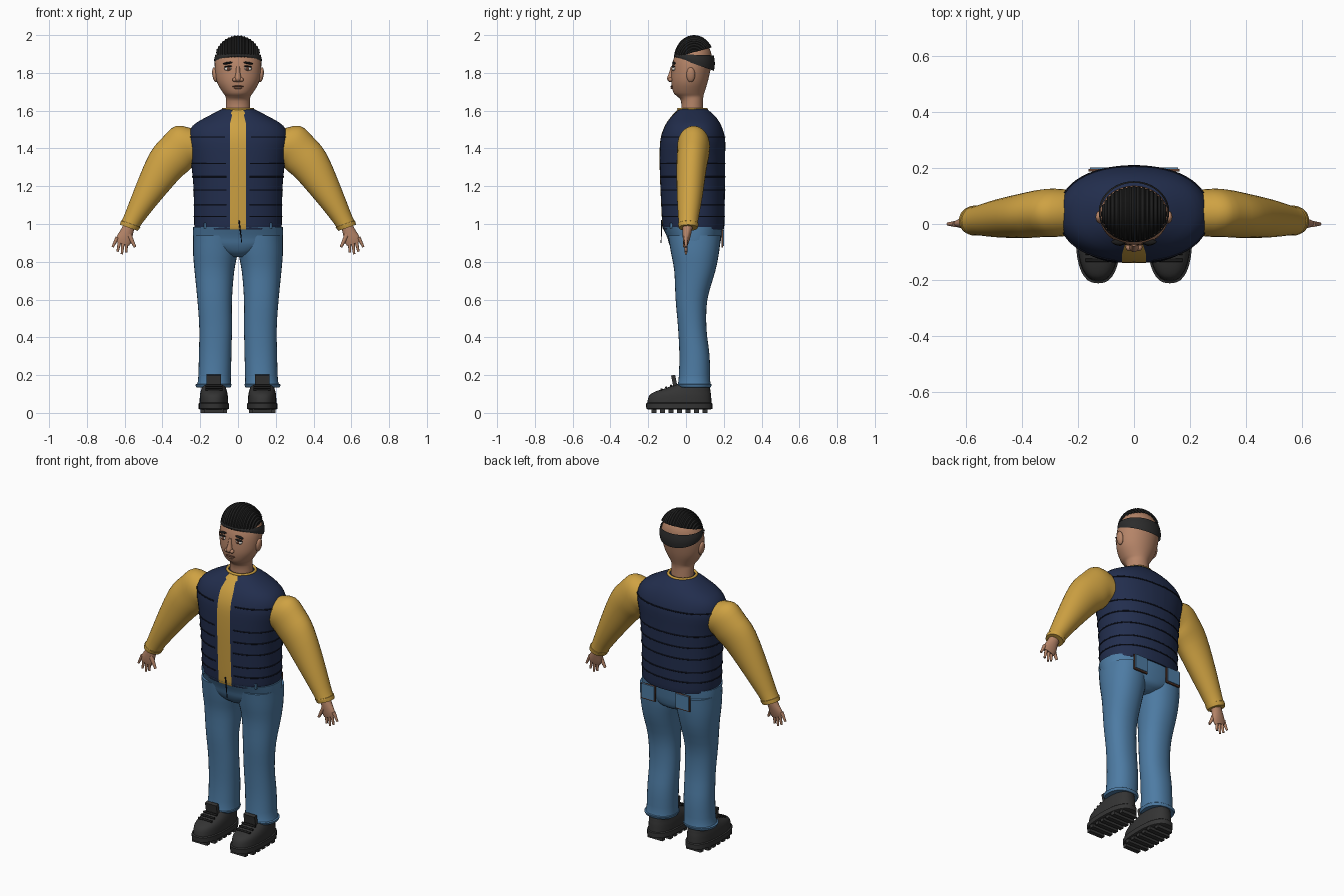
import bpy, bmesh, math
from mathutils import Matrix, Vector

cube = bpy.data.objects.get("Cube")
if cube:
    bpy.data.objects.remove(cube)


def material(name, *rgb):
    m = bpy.data.materials.new(name)
    m.use_nodes = True
    m.diffuse_color = (*rgb, 1)
    m.node_tree.nodes["Principled BSDF"].inputs["Base Color"].default_value = (*rgb, 1)
    return m


NAVY = material("navy quilt", .016, .027, .075)
YELLOW = material("mustard cloth", .62, .36, .055)
DENIM = material("blue denim", .075, .20, .37)
SKIN = material("warm skin", .47, .235, .14)
BLACK = material("cap black", .012, .012, .012)
BAND = material("band charcoal", .025, .025, .025)
SHOE = material("shoe grey", .034, .034, .034)
WHITE = material("eye white", .7, .66, .6)
BROWN = material("dark brown", .12, .05, .03)
SEAM = material("seam ink", .006, .008, .018)
parts = []


def finish(name, bm, *mats):
    bmesh.ops.recalc_face_normals(bm, faces=bm.faces)
    me = bpy.data.meshes.new(name)
    bm.to_mesh(me)
    bm.free()
    for m in mats:
        me.materials.append(m)
    ob = bpy.data.objects.new(name, me)
    bpy.context.collection.objects.link(ob)
    parts.append(ob)
    return ob


def smooth_rings(rings, steps):
    """Catmull-Rom blend between cross-sections."""
    out = []
    for i in range(len(rings) - 1):
        p = [Vector(rings[max(0, min(len(rings) - 1, i + k))]) for k in (-1, 0, 1, 2)]
        for s in range(steps):
            t = s / steps
            out.append(p[1] + .5 * t * ((p[2] - p[0]) + t * (2 * p[0] - 5 * p[1] + 4 * p[2] - p[3]
                       + t * (3 * p[1] - p[0] - 3 * p[2] + p[3]))))
    return out + [Vector(rings[-1])]


def loft_mesh(rings, n=32, e=1.0, steps=3, caps=True):
    """Rings are x, y, z, half width, half depth, tilt about x, tilt about y."""
    bm = bmesh.new()
    loops = []
    for x, y, z, rx, ry, tx, ty in smooth_rings(rings, steps):
        rot = Matrix.Rotation(ty, 3, 'Y') @ Matrix.Rotation(tx, 3, 'X')
        loop = []
        for k in range(n):
            a = math.tau * k / n
            c, s = math.cos(a), math.sin(a)
            p = Vector((rx * math.copysign(abs(c) ** e, c), ry * math.copysign(abs(s) ** e, s), 0))
            loop.append(bm.verts.new(rot @ p + Vector((x, y, z))))
        loops.append(loop)
    for a, b in zip(loops, loops[1:]):
        for k in range(n):
            bm.faces.new((a[k], a[(k + 1) % n], b[(k + 1) % n], b[k]))
    if caps:
        bm.faces.new(loops[0])
        bm.faces.new(loops[-1])
    return bm


def upright(rows, x=0):
    """Rows of z, half width, back and front depth become level rings."""
    return [(x, (a + b) / 2, z, w, (b - a) / 2, 0, 0) for z, w, a, b in rows]


def ball(name, mat, loc, size, tilt=0):
    bm = bmesh.new()
    m = Matrix.Translation(loc) @ Matrix.Rotation(tilt, 4, 'Y') @ Matrix.Diagonal((*size, 1))
    bmesh.ops.create_uvsphere(bm, u_segments=20, v_segments=12, radius=1, matrix=m)
    return finish(name, bm, mat)


def box(name, mat, loc, size, tilt=0):
    bm = bmesh.new()
    m = Matrix.Translation(loc) @ Matrix.Rotation(tilt, 4, 'X') @ Matrix.Diagonal((*size, 1))
    bmesh.ops.create_cube(bm, size=1, matrix=m)
    return finish(name, bm, mat)


def rod(name, mat, p, q, r1, r2):
    p, q = Vector(p), Vector(q)
    bm = bmesh.new()
    m = Matrix.Translation((p + q) / 2) @ (q - p).to_track_quat('Z', 'Y').to_matrix().to_4x4()
    bmesh.ops.create_cone(bm, cap_ends=True, segments=12, radius1=r1, radius2=r2,
                          depth=(q - p).length, matrix=m)
    return finish(name, bm, mat)


def tube(name, mat, pts, r, cyclic=False):
    cu = bpy.data.curves.new(name, 'CURVE')
    cu.dimensions = '3D'
    cu.bevel_depth, cu.bevel_resolution = r, 1
    sp = cu.splines.new('POLY')
    sp.points.add(len(pts) - 1)
    for v, p in zip(sp.points, pts):
        v.co = (*p, 1)
    sp.use_cyclic_u = cyclic
    cu.materials.append(mat)
    bpy.context.collection.objects.link(bpy.data.objects.new(name, cu))


# Vest with a shirt strip down the front
VEST = upright([(.97, .226, -.12, .2), (1.0, .232, -.126, .203), (1.2, .236, -.136, .206),
                (1.35, .252, -.14, .207), (1.45, .268, -.135, .207), (1.52, .24, -.112, .187),
                (1.57, .16, -.078, .155), (1.608, .085, -.042, .112)])
bm = loft_mesh(VEST, 48, .9)
for x in (-.043, .043):
    bmesh.ops.bisect_plane(bm, geom=bm.verts[:] + bm.edges[:] + bm.faces[:],
                           plane_co=(x, 0, 0), plane_no=(1, 0, 0))
for f in bm.faces:
    c = f.calc_center_median()
    f.material_index = int(abs(c.x) < .043 and c.y < 0 and abs(f.normal.z) < .95)
for v in bm.verts:
    if abs(abs(v.co.x) - .043) < .001 and v.co.y < 0 and v.co.z > 1.53:
        v.co.x *= 1 - 6 * (v.co.z - 1.53)
finish("vest", bm, NAVY, YELLOW)

# Quilt seams follow the vest outline and stop at the strip
for z in (1.04, 1.1, 1.18, 1.25, 1.32, 1.46):
    ring = min(smooth_rings(VEST, 12), key=lambda r: abs(r[2] - z))
    pts = []
    for k in range(57):
        a = -math.pi / 2 + .22 + (math.tau - .44) * k / 56
        c, s = math.cos(a), math.sin(a)
        pts.append((ring[3] * math.copysign(abs(c) ** .9, c),
                    ring[1] + ring[4] * math.copysign(abs(s) ** .9, s), z))
    tube("quilt_seam", SEAM, pts, .0035)
tube("shirt_collar", YELLOW, [(.079 * math.cos(k * math.tau / 32), .034 + .074 * math.sin(k * math.tau / 32),
                              1.608) for k in range(32)], .008, True)
rod("zip_pull", SEAM, (.005, -.128, 1.02), (.02, -.132, .9), .004, .002)

# Jeans: hips, legs with cuffs, back pockets
finish("jeans_hips", loft_mesh(upright([(.825, .04, -.03, .12), (.85, .13, -.065, .165),
       (.89, .225, -.088, .18), (.93, .238, -.1, .187), (.985, .238, -.125, .194)]), 40, .9), DENIM)
LEG = [(.135, .04, .22, -.04, .13), (.15, .034, .225, -.05, .136), (.168, .038, .212, -.04, .128),
       (.3, .035, .207, -.035, .125), (.45, .032, .205, -.042, .108), (.6, .032, .215, -.055, .113),
       (.75, .02, .23, -.062, .155), (.85, .002, .238, -.08, .175), (.94, .0, .236, -.095, .185)]
# Sleeve sections, shoulder to wrist
SLEEVE = [(.21, .04, 1.41, .1, .08, 1.25), (.28, .04, 1.415, .115, .086, 1.13),
          (.33, .038, 1.37, .112, .085, .9), (.39, .03, 1.305, .103, .08, .72),
          (.483, .02, 1.15, .074, .068, .45), (.56, .012, 1.015, .051, .052, .35),
          (.568, .012, 1.0, .054, .054, .33), (.578, .012, .98, .05, .05, .33)]
# Shoe sections, sole to ankle
SOLE = [(.018, .072, -.2, .13), (.022, .08, -.21, .14), (.05, .08, -.212, .14), (.054, .075, -.205, .135)]
UPPER = [(.05, .075, -.205, .135), (.09, .074, -.196, .133), (.112, .07, -.165, .13),
         (.13, .065, -.11, .127), (.15, .058, -.06, .12)]

for s, side in ((1, "left"), (-1, "right")):
    finish(side + "_jeans_leg", loft_mesh([(s * (a + b) / 2, (c + d) / 2, z, (b - a) / 2, (d - c) / 2, 0, 0)
                                           for z, a, b, c, d in LEG], 32, .92), DENIM)
    box(side + "_pocket_trim", BROWN, (s * .115, .192, .922), (.094, .01, .092))
    box(side + "_back_pocket", DENIM, (s * .115, .196, .926), (.084, .012, .084))
    box(side + "_belt_loop", DENIM, (s * .175, -.075, .99), (.012, .02, .03))

    finish(side + "_sleeve", loft_mesh([(s * x, y, z, w, d, 0, -s * t) for x, y, z, w, d, t in SLEEVE]), YELLOW)
    finish(side + "_palm", loft_mesh([(s * .572, .01, 1.0, .03, .028, 0, -s * .3),
           (s * .588, .006, .96, .034, .024, 0, -s * .3), (s * .603, .002, .92, .042, .018, 0, -s * .3),
           (s * .612, 0, .895, .036, .012, 0, -s * .3)], 20), SKIN)
    for k, (tip, drop) in enumerate(((.592, .85), (.615, .84), (.638, .853), (.664, .878))):
        rod(side + "_finger", SKIN, (s * (.59 + .016 * k), 0, .92 + .003 * k), (s * tip, 0, drop), .011, .006)
    rod(side + "_thumb", SKIN, (s * .578, -.004, .945), (s * .545, -.008, .878), .014, .007)

    finish(side + "_sole", loft_mesh(upright(SOLE, s * .128), 32, .8, 1), SHOE)
    finish(side + "_shoe", loft_mesh(upright(UPPER, s * .128), 32, .85), SHOE)
    box(side + "_shoe_tongue", SHOE, (s * .128, -.062, .168), (.075, .022, .065), .2)
    for k in range(7):
        w = .1 if k in (0, 6) else .14
        box(side + "_tread", SHOE, (s * .128, -.17 + .045 * k, .011), (w, .026, .022))
    for k in range(3):
        rod(side + "_lace", BLACK, (s * .128 - .045, -.13 + .025 * k, .124 + .01 * k),
            (s * .128 + .045, -.13 + .025 * k, .124 + .01 * k), .006, .006)

    # Face features on each side
    ball(side + "_ear", SKIN, (s * .122, .025, 1.79), (.014, .023, .04), s * .15)
    ball(side + "_eye", WHITE, (s * .052, -.065, 1.822), (.021, .01, .011))
    ball(side + "_iris", BROWN, (s * .05, -.071, 1.822), (.01, .007, .01))
    ball(side + "_eyelid", BLACK, (s * .053, -.067, 1.834), (.023, .01, .004), s * .1)
    ball(side + "_eyebrow", BLACK, (s * .054, -.064, 1.852), (.027, .01, .006), s * .15)
    ball(side + "_nostril", SKIN, (s * .017, -.083, 1.764), (.013, .013, .011))

# Head and neck in one piece
finish("head", loft_mesh(upright([(1.58, .066, -.025, .092), (1.65, .064, -.026, .09),
       (1.675, .066, -.046, .092), (1.695, .08, -.066, .097), (1.745, .109, -.077, .113),
       (1.8, .121, -.077, .126), (1.86, .122, -.07, .137), (1.91, .107, -.05, .132),
       (1.95, .08, -.025, .11), (1.98, .035, .01, .07)]), 40), SKIN)
finish("nose", loft_mesh([(0, -.066, 1.835, .01, .014, 0, 0), (0, -.074, 1.8, .012, .016, 0, 0),
       (0, -.08, 1.768, .018, .021, 0, 0), (0, -.076, 1.752, .012, .012, 0, 0)], 16), SKIN)
ball("mouth", BROWN, (0, -.073, 1.728), (.03, .01, .005))
ball("lower_lip", SKIN, (0, -.073, 1.72), (.022, .01, .006))

# Ribbed cap crown, trimmed higher at the back, over a slanted band
bm = bmesh.new()
bmesh.ops.create_uvsphere(bm, u_segments=40, v_segments=44, radius=1)
for v in bm.verts:
    if round(math.acos(max(-1, min(1, v.co.z))) * 44 / math.pi) % 2:
        v.co *= .955
bmesh.ops.transform(bm, verts=bm.verts, matrix=Matrix.Translation((0, .043, 1.87))
                    @ Matrix.Diagonal((.126, .108, .13, 1)) @ Matrix.Rotation(math.pi / 2, 4, 'Y'))
bmesh.ops.bisect_plane(bm, geom=bm.verts[:] + bm.edges[:] + bm.faces[:], plane_co=(0, -.06, 1.882),
                       plane_no=(0, -.27, 1), clear_inner=True)
finish("cap_crown", bm, BLACK)
finish("cap_band", loft_mesh([(0, .043, 1.848, .124, .111, -.34, 0), (0, .044, 1.872, .126, .111, -.2, 0),
       (0, .043, 1.896, .12, .104, -.03, 0)], 40, 1, 3, False), BAND)

# Soft shading with crisp edges
bpy.ops.object.select_all(action='DESELECT')
for ob in parts:
    ob.select_set(True)
bpy.context.view_layer.objects.active = parts[0]
bpy.ops.object.shade_smooth_by_angle(angle=math.radians(40))
